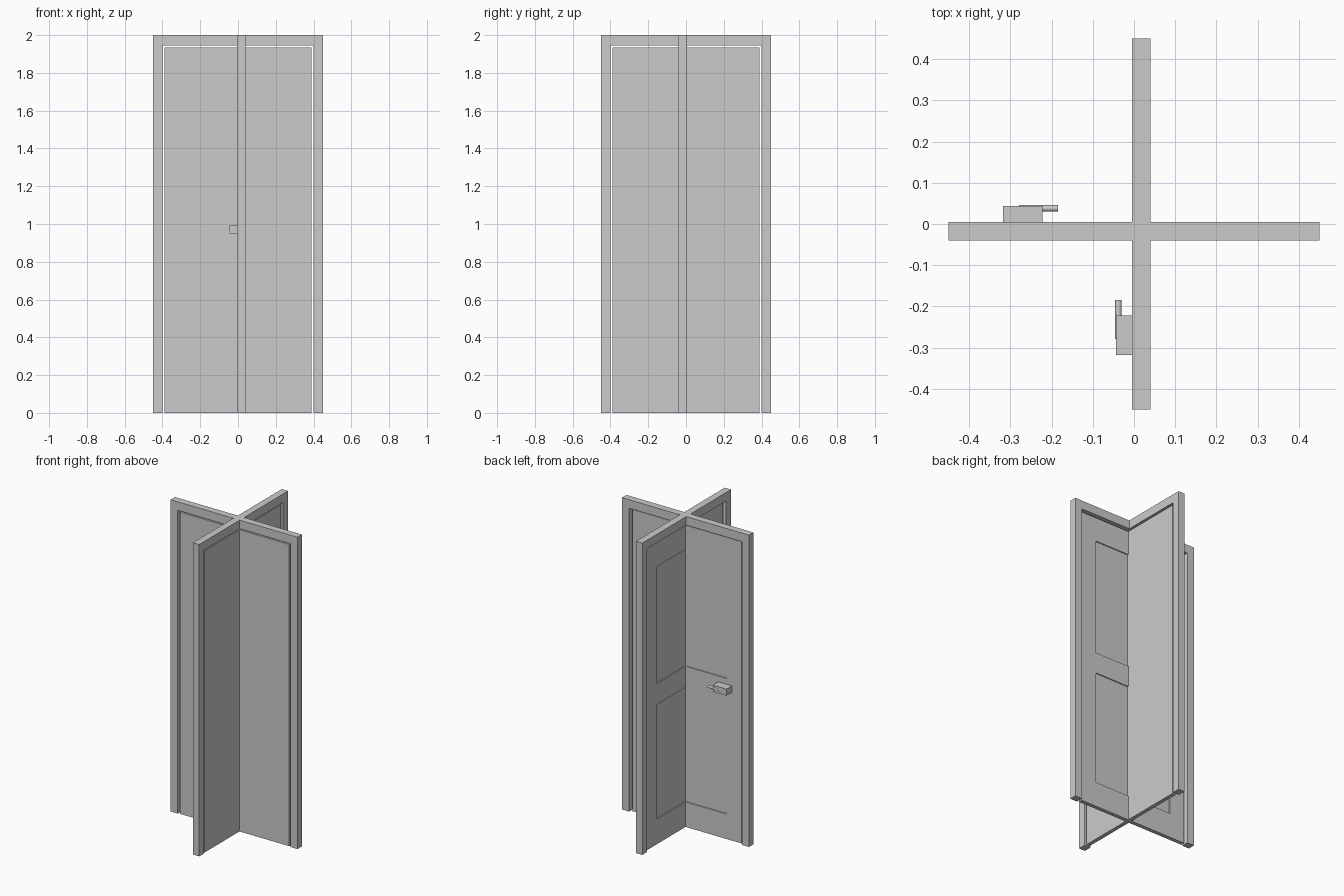
import bpy, bmesh, math
from mathutils import Matrix, Vector

cube = bpy.data.objects.get("Cube")
if cube:
    bpy.data.objects.remove(cube, do_unlink=True)

grey = bpy.data.materials.new("plain grey")
grey.use_nodes = True
grey.diffuse_color = (0.6, 0.6, 0.6, 1)
grey.node_tree.nodes["Principled BSDF"].inputs["Base Color"].default_value = grey.diffuse_color

FRONT, BACK = -0.04, 0.005            # frame faces
LEAF_FRONT, LEAF_BACK = -0.035, -0.01  # thinner leaf inside the frame
PANELS = [(0.16, 0.895), (1.03, 1.78)]
PANEL_X = 0.28


def add_box(bm, lo, hi):
    lo, hi = Vector(lo), Vector(hi)
    m = Matrix.Translation((lo + hi) / 2) @ Matrix.Diagonal((*(hi - lo), 1))
    bmesh.ops.create_cube(bm, size=1, matrix=m)


def finish(bm, name, turn):
    bmesh.ops.recalc_face_normals(bm, faces=bm.faces)
    mesh = bpy.data.meshes.new(name)
    bm.to_mesh(mesh)
    bm.free()
    mesh.materials.append(grey)
    obj = bpy.data.objects.new(name, mesh)
    obj.rotation_euler.z = turn
    bpy.context.collection.objects.link(obj)
    return obj


def build_frame(name, turn):
    # one inverted U outline, extruded through the frame depth
    bm = bmesh.new()
    outline = [(-0.45, 0), (-0.45, 2), (0.45, 2), (0.45, 0),
               (0.4, 0), (0.4, 1.945), (-0.4, 1.945), (-0.4, 0)]
    face = bm.faces.new([bm.verts.new((x, FRONT, z)) for x, z in outline])
    new = bmesh.ops.extrude_face_region(bm, geom=[face])["geom"]
    verts = [v for v in new if isinstance(v, bmesh.types.BMVert)]
    bmesh.ops.translate(bm, vec=(0, BACK - FRONT, 0), verts=verts)
    finish(bm, name, turn)


def build_leaf(name, turn):
    # slab cut along the panel borders, then panels sunk into the back
    bm = bmesh.new()
    add_box(bm, (-0.388, LEAF_FRONT, 0), (0.388, LEAF_BACK, 1.935))
    cuts = [((x, 0, 0), (1, 0, 0)) for x in (-PANEL_X, PANEL_X)]
    cuts += [((0, 0, z), (0, 0, 1)) for pair in PANELS for z in pair]
    for point, normal in cuts:
        bmesh.ops.bisect_plane(bm, geom=bm.verts[:] + bm.edges[:] + bm.faces[:],
                               plane_co=point, plane_no=normal)
    bm.normal_update()
    sunk = []
    for f in bm.faces:
        c = f.calc_center_median()
        if f.normal.y > 0.9 and abs(c.x) < PANEL_X and any(a < c.z < b for a, b in PANELS):
            sunk.append(f)
    bmesh.ops.inset_individual(bm, faces=sunk, thickness=0.001, depth=-0.006)
    finish(bm, name, turn)


def build_handle(prefix, turn):
    # square lock case and round lever
    bm = bmesh.new()
    add_box(bm, (-0.318, LEAF_BACK - 0.005, 0.95), (-0.222, 0.044, 0.992))
    finish(bm, prefix + "_lock_case", turn)

    bm = bmesh.new()
    m = Matrix.Translation((-0.232, 0.038, 0.972)) @ Matrix.Rotation(math.pi / 2, 4, 'Y')
    bmesh.ops.create_cone(bm, cap_ends=True, segments=16, radius1=0.008, radius2=0.008,
                          depth=0.095, matrix=m)
    lever = finish(bm, prefix + "_lever", turn)
    bpy.ops.object.select_all(action='DESELECT')
    lever.select_set(True)
    bpy.context.view_layer.objects.active = lever
    bpy.ops.object.shade_smooth_by_angle(angle=math.radians(40))


# two identical doors crossing at right angles
for prefix, turn in (("cross_door", 0), ("turned_door", math.pi / 2)):
    build_frame(prefix + "_frame", turn)
    build_leaf(prefix + "_leaf", turn)
    build_handle(prefix, turn)
